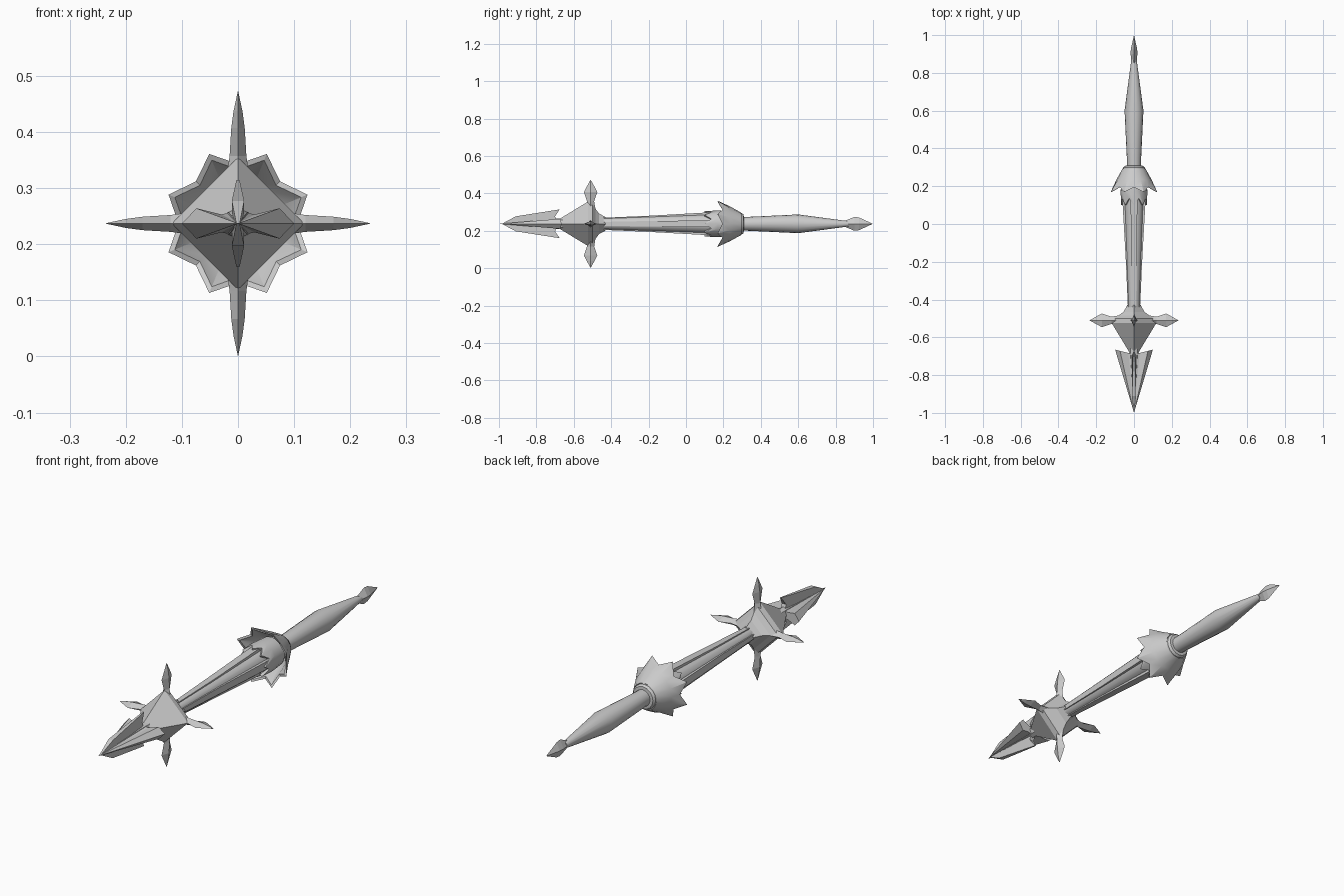
import bpy, bmesh, math
from mathutils import Vector, Matrix

if "Cube" in bpy.data.objects:
    bpy.data.objects.remove(bpy.data.objects["Cube"])

ZC = 0.237  # height of the long axis
metal = bpy.data.materials.new("grey_metal")
metal.diffuse_color = (0.6, 0.6, 0.6, 1)
metal.use_nodes = True
metal.node_tree.nodes["Principled BSDF"].inputs["Base Color"].default_value = metal.diffuse_color


def finish(name, bm, smooth=None, center=True):
    """Turn a bmesh into a named object on the long axis."""
    bmesh.ops.remove_doubles(bm, verts=bm.verts, dist=1e-5)
    bmesh.ops.recalc_face_normals(bm, faces=bm.faces)
    me = bpy.data.meshes.new(name)
    bm.to_mesh(me)
    bm.free()
    me.materials.append(metal)
    ob = bpy.data.objects.new(name, me)
    bpy.context.collection.objects.link(ob)
    ob.location.z = ZC
    if smooth:
        bpy.ops.object.select_all(action='DESELECT')
        bpy.context.view_layer.objects.active = ob
        ob.select_set(True)
        bpy.ops.object.shade_smooth_by_angle(angle=math.radians(smooth))
    return ob


def loft(bm, rings, caps=True):
    """Skin a list of equally long point rings."""
    vr = [[bm.verts.new(p) for p in r] for r in rings]
    n = len(vr[0])
    for a, b in zip(vr, vr[1:]):
        for i in range(n):
            j = (i + 1) % n
            bm.faces.new((a[i], a[j], b[j], b[i]))
    if caps:
        bm.faces.new(vr[0])
        bm.faces.new(vr[-1])


def ring(y, rx, rz, n):
    return [Vector((rx * math.cos(2 * math.pi * i / n), y,
                    rz * math.sin(2 * math.pi * i / n))) for i in range(n)]


def lathe(name, profile, n, smooth=None):
    bm = bmesh.new()
    loft(bm, [ring(y, rx, rz, n) for y, rx, rz in profile])
    return finish(name, bm, smooth)


def star(y_tip, y_valley, r_tip, r_valley, teeth, phase):
    """Zigzag ring with its points turned toward the front."""
    pts = []
    for i in range(teeth * 2):
        a = math.pi * i / teeth + phase
        y, r = (y_tip, r_tip) if i % 2 == 0 else (y_valley, r_valley)
        pts.append(Vector((r * math.cos(a), y, r * math.sin(a))))
    return pts


def even(y, r, n, phase):
    return [Vector((r * math.cos(2 * math.pi * i / n + phase), y,
                    r * math.sin(2 * math.pi * i / n + phase))) for i in range(n)]


# handle and flat diamond pommel
lathe("handle", [(0.27, .037, .037), (0.33, .037, .037), (0.60, .05, .05),
                 (0.87, .014, .014)], 16, 40)
lathe("pommel", [(0.84, .012, .012), (0.90, .018, .037), (0.925, .017, .034),
                 (0.998, .0005, .0005)], 4)

# flared hand guard: hollow skirt with eight points, closed by a back collar
P = math.pi / 8
bm = bmesh.new()
loft(bm, [even(0.275, .045, 16, P), even(0.295, .060, 16, P), even(0.235, .093, 16, P),
          star(0.168, 0.195, .134, .106, 8, P),
          star(0.172, 0.199, .122, .096, 8, P), even(0.235, .080, 16, P),
          even(0.27, .052, 16, P)])
finish("hand_guard", bm, 25)
lathe("guard_collar", [(0.27, .057, .057), (0.298, .057, .057), (0.308, .05, .05),
                       (0.31, .03, .03)], 16, 30)

# toothed sleeve in front of the guard
bm = bmesh.new()
loft(bm, [even(0.24, .066, 16, P), even(0.17, .071, 16, P),
          star(0.10, 0.135, .068, .067, 8, 0),
          star(0.10, 0.135, .056, .058, 8, 0), even(0.24, .056, 16, P)])
finish("sleeve", bm, 30)

# tapering shaft with four raised ribs
lathe("shaft", [(-0.47, .029, .029), (0.26, .057, .057)], 16, 40)
bm = bmesh.new()
for k in range(4):
    rot = Matrix.Rotation(k * math.pi / 2, 3, 'Y')
    loft(bm, [[rot @ Vector(p) for p in ((-w, y, r * .6), (w, y, r * .6), (w, y, r), (-w, y, r))]
              for y, r, w in ((-0.45, .032, .010), (-0.2, .043, .015), (0.14, .062, .018))])
finish("shaft_ribs", bm)

# square flared head, flat in front and hollowed toward the shaft
lathe("head", [(-0.69, .018, .018), (-0.525, .118, .118), (-0.50, .112, .112),
               (-0.485, .082, .082), (-0.465, .055, .055), (-0.43, .036, .036)], 4)

# four side spikes around the head
bm = bmesh.new()
for k in range(4):
    rot = Matrix.Rotation(k * math.pi / 2, 3, 'Y')
    loft(bm, [[rot @ Vector(p) for p in ((t, -.51, r), (0, -.51 + h, r), (-t, -.51, r), (0, -.51 - h, r))]
              for r, h, t in ((.05, .035, .03), (.085, .025, .02), (.12, .019, .015),
                              (.17, .036, .012), (.2, .02, .008), (.235, .0005, .0005))])
finish("side_spikes", bm)

# arrow tip: broad horizontal blade with bevelled edges and swept-back barbs
def blade_ring(y, s, sweep):
    half = ((.1, 0), (.074, .027), (.03, .016), (0, .022), (-.03, .016), (-.074, .027))
    full = list(half) + [(-x, -z) for x, z in half]
    return [Vector((x * s, y + sweep * abs(x) / .1, z * s)) for x, z in full]

bm = bmesh.new()
loft(bm, [blade_ring(-0.998, .004, 0), blade_ring(-0.69, 1, .025)])
finish("tip_blade", bm)

# upright tip fins with a notched barb, mirrored top and bottom
bm = bmesh.new()
outline = ((-.985, 0), (-.91, .040), (-.675, .077), (-.70, .040), (-.685, 0))
for s in (1, -1):
    front = [bm.verts.new((.003 if i in (0, 2) else .011, y, s * z)) for i, (y, z) in enumerate(outline)]
    back = [bm.verts.new((-v.co.x, v.co.y, v.co.z)) for v in front]
    bm.faces.new(front)
    bm.faces.new(back)
    for i in range(4):
        bm.faces.new((front[i], front[i + 1], back[i + 1], back[i]))
finish("tip_fins", bm)

# core joining the tip to the head
lathe("tip_core", [(-0.97, .004, .004), (-0.70, .024, .028), (-0.60, .03, .03)], 8)
